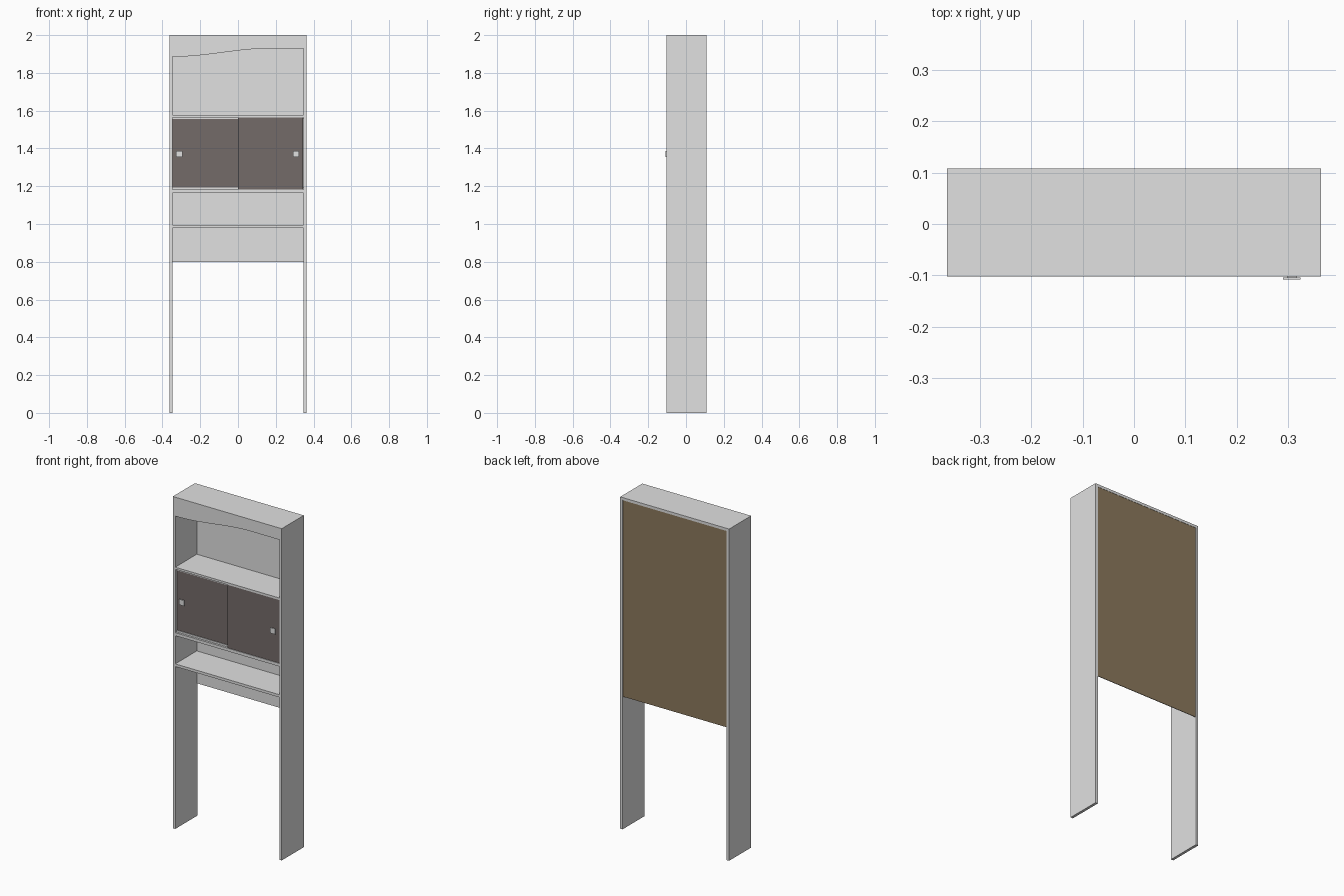
import bpy, bmesh, math

if "Cube" in bpy.data.objects:
    bpy.data.objects.remove(bpy.data.objects["Cube"])

def material(name, rgb):
    m = bpy.data.materials.new(name)
    m.diffuse_color = (*rgb, 1)
    m.use_nodes = True
    m.node_tree.nodes["Principled BSDF"].inputs["Base Color"].default_value = m.diffuse_color
    return m

WHITE = material("light grey board", (0.75, 0.75, 0.75))
DARK = material("dark door", (0.174, 0.147, 0.141))
BROWN = material("brown hardboard", (0.26, 0.19, 0.107))

def finish(name, bm, mats):
    bmesh.ops.recalc_face_normals(bm, faces=bm.faces)
    me = bpy.data.meshes.new(name)
    bm.to_mesh(me)
    bm.free()
    for m in mats:
        me.materials.append(m)
    ob = bpy.data.objects.new(name, me)
    bpy.context.collection.objects.link(ob)
    return ob

def box(name, x0, x1, y0, y1, z0, z1, *mats):
    bm = bmesh.new()
    bmesh.ops.create_cube(bm, size=1)
    for v in bm.verts:
        v.co = (x1 if v.co.x > 0 else x0, y1 if v.co.y > 0 else y0, z1 if v.co.z > 0 else z0)
    return finish(name, bm, mats)

W, I = 0.363, 0.347            # outer and inner half width
F, B = -0.102, 0.108           # front and back of the carcass
P = 0.103                      # front of the back panel

# Side panels that run down as legs
for s, n in ((-1, "left"), (1, "right")):
    box(n + "_side", min(s * W, s * I), max(s * W, s * I), F, B, 0, 2, WHITE)

# Roof and shelves
box("roof", -I, I, F, B, 1.984, 2, WHITE)
for name, z0, z1 in (("upper_shelf", 1.565, 1.578), ("cupboard_floor", 1.165, 1.183),
                     ("lower_shelf", 0.979, 0.995)):
    box(name, -I, I, F, P, z0, z1, WHITE)

# Back panel: board colour inside, brown on the rear face
panel = box("back_panel", -I, I, P, 0.1065, 0.80, 1.984, WHITE, BROWN)
for f in panel.data.polygons:
    f.material_index = int(f.normal.y > 0.5)

# Curved valance under the roof
def valance_edge(x):
    t = min(1, max(0, (x + 0.33) / 0.49))
    return 1.886 + 0.043 * t * t * (3 - 2 * t)

N = 32
xs = [-I + 2 * I * i / N for i in range(N + 1)]
bm = bmesh.new()
profile = [(x, valance_edge(x)) for x in xs] + [(I, 1.984), (-I, 1.984)]
face = bm.faces.new([bm.verts.new((x, F, z)) for x, z in profile])
ext = bmesh.ops.extrude_face_region(bm, geom=[face])
for v in ext["geom"]:
    if isinstance(v, bmesh.types.BMVert):
        v.co.y += 0.016
finish("valance", bm, [WHITE])

# Sliding doors with a track strip between them
box("left_door", -I, 0.02, -0.084, -0.078, 1.183, 1.565, DARK)
box("right_door", 0, I - 0.002, -0.098, -0.092, 1.183, 1.565, DARK)
box("top_track", -I, I, -0.090, -0.086, 1.555, 1.565, WHITE)
box("bottom_track", -I, I, -0.090, -0.086, 1.183, 1.194, WHITE)

# Square door knobs on small stems
for n, x, y in (("left", -0.311, -0.084), ("right", 0.307, -0.098)):
    box(n + "_knob_stem", x - 0.01, x + 0.01, y - 0.006, y, 1.36, 1.38, WHITE)
    box(n + "_knob_plate", x - 0.017, x + 0.017, y - 0.010, y - 0.006, 1.354, 1.387, WHITE)
